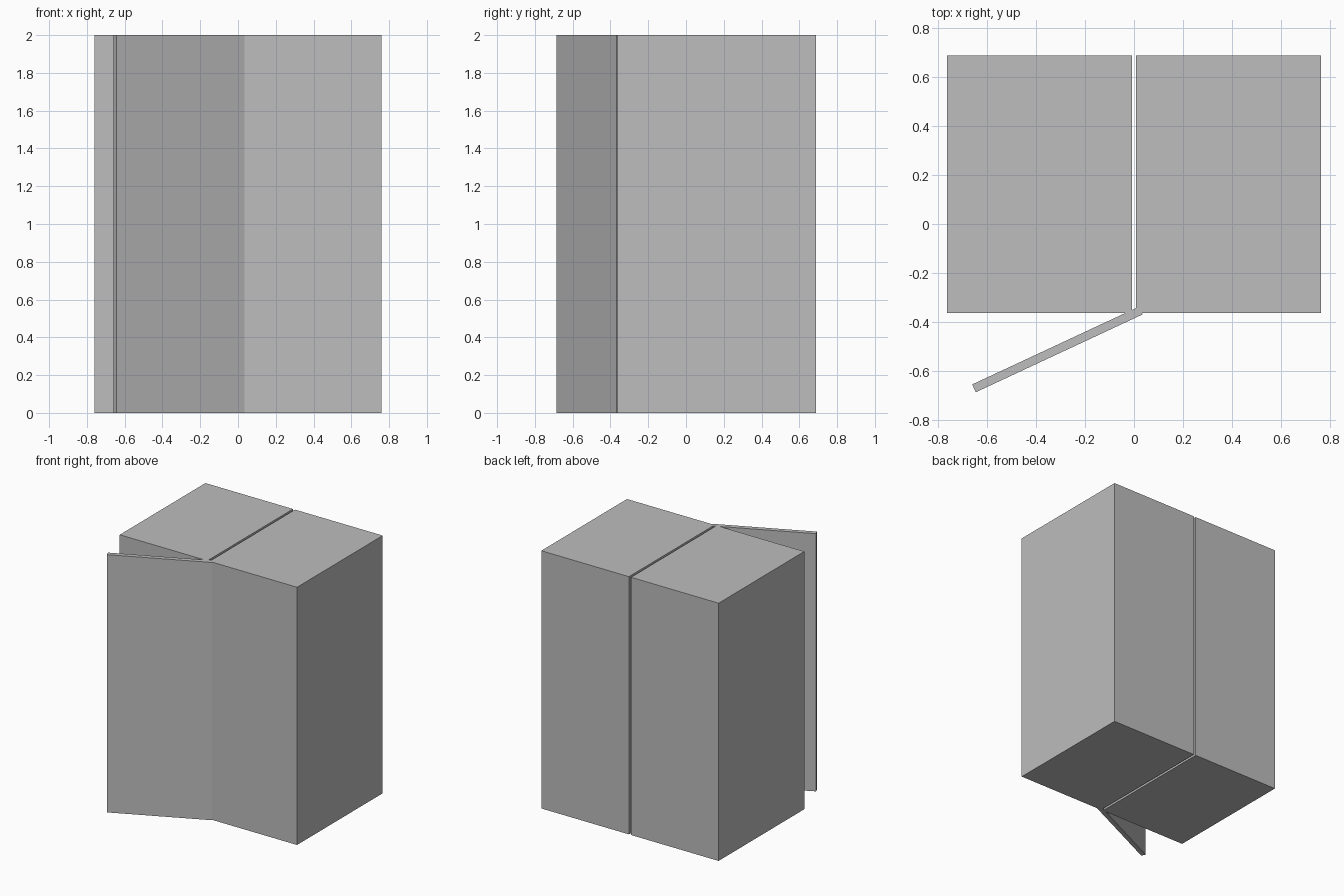
import bpy
from math import radians

cube = bpy.data.objects.get("Cube")
if cube:
    bpy.data.objects.remove(cube, do_unlink=True)

HEIGHT = 2.0

# One plain grey for every part
GREY = (0.51, 0.51, 0.51, 1)
grey = bpy.data.materials.new("plain grey")
grey.use_nodes = True
grey.diffuse_color = GREY
grey.node_tree.nodes["Principled BSDF"].inputs["Base Color"].default_value = GREY


def slab(name, width, depth, x, y, angle=0):
    """Full-height box standing on the floor, turned about z."""
    bpy.ops.mesh.primitive_cube_add(
        size=1, location=(x, y, HEIGHT / 2), rotation=(0, 0, radians(angle)))
    ob = bpy.context.object
    ob.name = name
    ob.scale = (width, depth, HEIGHT)
    bpy.ops.object.transform_apply(location=False, rotation=False, scale=True)
    ob.data.materials.append(grey)
    return ob


# Twin cabinet blocks with a narrow gap between them
for side, sign in (("left", 1), ("right", -1)):
    slab(side + "_cabinet", 0.752, 1.05, sign * 0.385, 0.162)

# Door swung open from the middle of the front
slab("open_door", 0.75, 0.035, -0.312, -0.511, 25)
